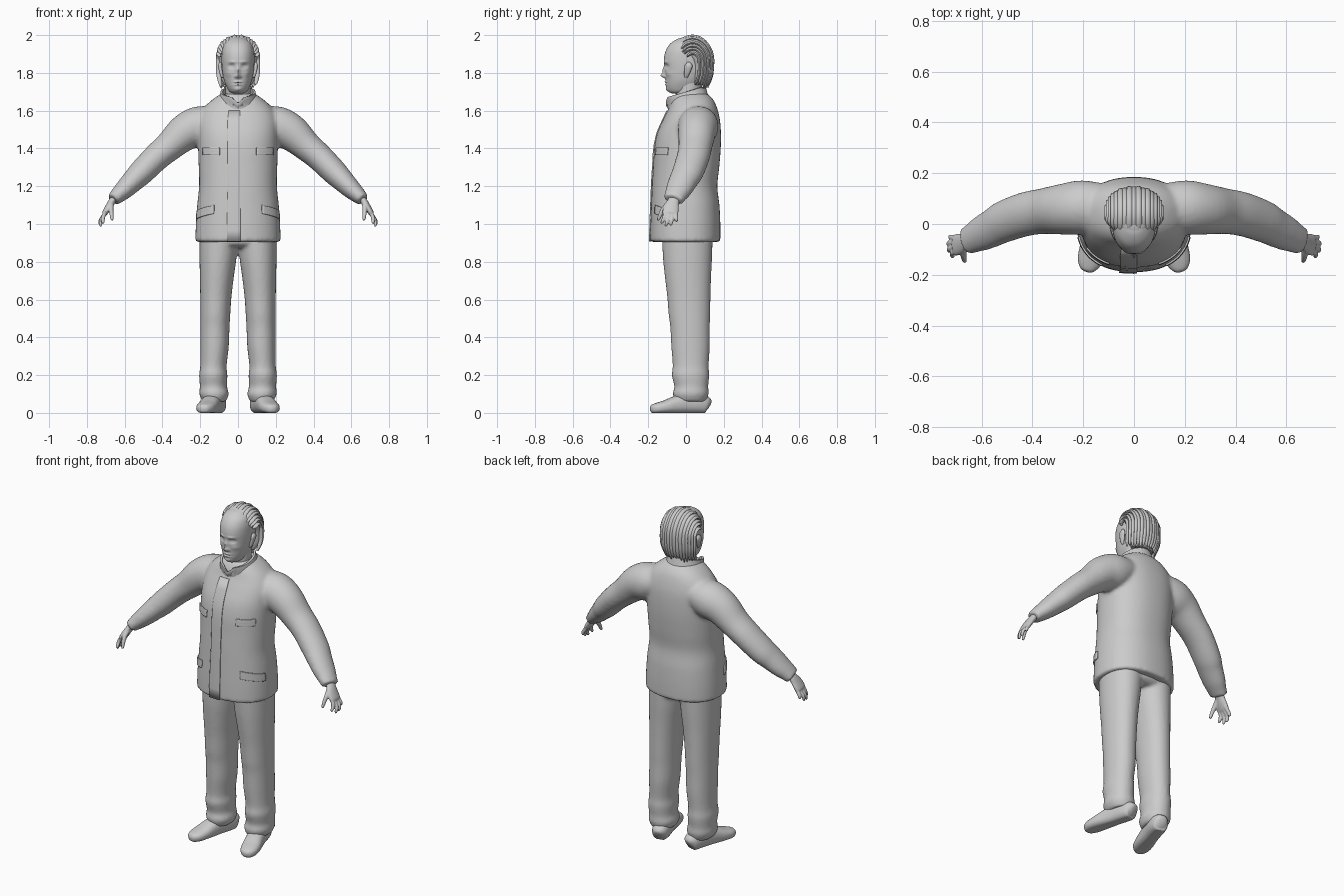
import bpy, bmesh, math, random
from mathutils import Vector

if "Cube" in bpy.data.objects:
    bpy.data.objects.remove(bpy.data.objects["Cube"], do_unlink=True)
random.seed(4)

grey = bpy.data.materials.new("plain grey")
grey.use_nodes = True
grey.diffuse_color = (0.6, 0.6, 0.6, 1)
grey.node_tree.nodes["Principled BSDF"].inputs["Base Color"].default_value = (0.6, 0.6, 0.6, 1)


# ---------- helpers ----------
def spline(keys, steps=5):
    """Catmull-Rom interpolation through tuples."""
    out = []
    for i in range(len(keys) - 1):
        p = [keys[max(0, min(len(keys) - 1, i + k))] for k in (-1, 0, 1, 2)]
        for s in range(steps):
            t = s / steps
            out.append(tuple(
                b + 0.5 * t * (c - a + t * (2 * a - 5 * b + 4 * c - d + t * (3 * (b - c) + d - a)))
                for a, b, c, d in zip(*p)))
    return out + [keys[-1]]


def oval(angle, e):
    c, s = math.cos(angle), math.sin(angle)
    return (math.copysign(abs(c) ** (2 / e), c), math.copysign(abs(s) ** (2 / e), s))


def loft(bm, rings, caps=True):
    rows = [[bm.verts.new(p) for p in r] for r in rings]
    n = len(rows[0])
    for r, q in zip(rows, rows[1:]):
        for i in range(n):
            bm.faces.new((r[i], r[(i + 1) % n], q[(i + 1) % n], q[i]))
    if caps:
        bm.faces.new(rows[0])
        bm.faces.new(rows[-1])


def stack(bm, keys, e=2.3, n=48, x=0.0, side=1, caps=True):
    """Level rings from keys (z, front y, back y, half width[, centre x])."""
    rings = []
    for k in spline(keys):
        cx = side * (k[4] if len(k) > 4 else x)
        pts = [oval(math.tau * i / n, e) for i in range(n)]
        rings.append([Vector((cx + k[3] * a, (k[1] + k[2]) / 2 + (k[2] - k[1]) / 2 * b, k[0]))
                      for a, b in pts])
    loft(bm, rings, caps)


def tube(bm, keys, side=1, ref=(0, 1, 0), e=2.0, n=20, steps=4):
    """Sweep along keys (x, y, z, radius along ref, other radius)."""
    ks = spline(keys, steps)
    path = [Vector((side * k[0], k[1], k[2])) for k in ks]
    rings = []
    for i, k in enumerate(ks):
        t = (path[min(i + 1, len(ks) - 1)] - path[max(i - 1, 0)]).normalized()
        u = Vector(ref)
        u = (u - t * u.dot(t)).normalized()
        v = t.cross(u)
        pts = [oval(math.tau * j / n, e) for j in range(n)]
        rings.append([path[i] + u * k[3] * a + v * k[4] * b for a, b in pts])
    loft(bm, rings)


def finish(name, bm, voxel=0, smooth=0, thick=0, angle=50):
    bmesh.ops.recalc_face_normals(bm, faces=bm.faces)
    me = bpy.data.meshes.new(name)
    bm.to_mesh(me)
    bm.free()
    me.materials.append(grey)
    ob = bpy.data.objects.new(name, me)
    bpy.context.collection.objects.link(ob)
    bpy.ops.object.select_all(action='DESELECT')
    ob.select_set(True)
    bpy.context.view_layer.objects.active = ob
    if thick:
        m = ob.modifiers.new("thickness", 'SOLIDIFY')
        m.thickness, m.offset = thick, 0
    if voxel:
        m = ob.modifiers.new("fuse", 'REMESH')
        m.mode, m.voxel_size, m.use_smooth_shade = 'VOXEL', voxel, True
        m = ob.modifiers.new("soften", 'SMOOTH')
        m.factor, m.iterations = 0.5, smooth
    bpy.ops.object.shade_smooth_by_angle(angle=math.radians(angle))
    return ob


# ---------- jacket: body and sleeves fused ----------
body = [(0.905, -.19, .182, .226), (1.0, -.188, .182, .223), (1.1, -.184, .177, .216),
        (1.2, -.18, .166, .206), (1.3, -.174, .176, .208), (1.4, -.168, .184, .211),
        (1.48, -.152, .185, .213), (1.55, -.122, .18, .21), (1.61, -.093, .166, .185),
        (1.655, -.077, .147, .14), (1.69, -.055, .115, .09)]
sleeve = [(.1, .065, 1.55, .09, .075), (.2, .065, 1.52, .107, .105), (.28, .058, 1.485, .1, .098),
          (.36, .05, 1.415, .09, .08), (.43, .038, 1.355, .087, .073), (.51, .01, 1.275, .083, .068),
          (.55, -.012, 1.235, .077, .061), (.6, -.037, 1.185, .07, .052),
          (.635, -.055, 1.153, .06, .043), (.662, -.068, 1.127, .055, .035)]
bm = bmesh.new()
stack(bm, body)
for s in (1, -1):
    tube(bm, sleeve, s, n=32)
finish("jacket", bm, voxel=.011, smooth=5)


def patch(name, a0, a1, z0, z1, slant=0.0):
    """Thin cloth plate lying on the jacket between two angles and heights."""
    dense = spline(body, 12)
    bm, rows, n = bmesh.new(), [], 12
    for j in range(n + 1):
        row = []
        for i in range(n + 1):
            f = i / n
            z = z0 + (z1 - z0) * j / n + slant * f
            k = min(dense, key=lambda q: abs(q[0] - z))
            a, b = oval(math.radians(a0 + (a1 - a0) * f), 2.3)
            row.append(bm.verts.new(((k[3] + .002) * a, (k[1] + k[2]) / 2 + ((k[2] - k[1]) / 2 + .002) * b, z)))
        rows.append(row)
    for r, q in zip(rows, rows[1:]):
        for i in range(n):
            bm.faces.new((r[i], r[i + 1], q[i + 1], q[i]))
    finish(name, bm, thick=.008)


# angle 270 is straight ahead
patch("front_placket", 258, 272, .908, 1.6)
for s, label in ((1, "left"), (-1, "right")):
    patch(label + "_hip_pocket_flap", 270 + s * 32, 270 + s * 78, 1.055, 1.1, -.03)
    patch(label + "_chest_pocket_flap", 270 + s * 24, 270 + s * 58, 1.365, 1.405)

# ---------- collar ----------
bm = bmesh.new()
stack(bm, [(1.61, -.085, .12, .12), (1.65, -.09, .11, .1), (1.69, -.1, .1, .088), (1.7, -.1, .098, .087)],
      e=2, caps=False)
for v in bm.verts:  # lean forward, dip at the throat
    v.co.z += v.co.y * .3
    if v.co.y < 0 and v.co.z > 1.64:
        v.co.z -= .03 * max(0, 1 - abs(v.co.x) / .035)
finish("collar", bm, thick=.012)

# ---------- trousers ----------
leg = [(.06, -.055, .105, .062, .125), (.1, -.07, .12, .078, .127), (.14, -.062, .118, .072, .13),
       (.2, -.075, .123, .075, .131), (.25, -.07, .12, .07, .13), (.35, -.078, .126, .075, .124),
       (.45, -.083, .126, .077, .122), (.52, -.092, .128, .079, .12), (.62, -.1, .13, .083, .117),
       (.72, -.112, .133, .09, .112), (.82, -.122, .138, .098, .106), (.95, -.128, .142, .105, .1)]
bm = bmesh.new()
for s in (1, -1):
    stack(bm, leg, 2.1, 32, side=s)
stack(bm, [(.875, -.09, .11, .14), (.9, -.125, .14, .2), (.97, -.13, .145, .2)], 2.3)
finish("trousers", bm, voxel=.01, smooth=4)

# ---------- shoes ----------
shoe = [(.1, .12, .035, .025, .02), (.104, .105, .042, .046, .042), (.115, .06, .048, .052, .05),
        (.132, 0, .05, .054, .05), (.148, -.055, .042, .047, .051), (.163, -.105, .032, .036, .053),
        (.176, -.15, .025, .029, .047), (.184, -.178, .021, .022, .03), (.187, -.188, .02, .01, .012)]
for s, label in ((1, "left"), (-1, "right")):
    bm = bmesh.new()
    tube(bm, shoe, s, ref=(0, 0, 1), e=2.4, n=28)
    for v in bm.verts:
        v.co.z = max(0, v.co.z)
    finish(label + "_shoe", bm)

# ---------- hands ----------
fingers = [(-.112, -.128, .715, 1.0), (-.092, -.106, .727, .986), (-.072, -.08, .729, .99),
           (-.053, -.05, .722, 1.01)]
for s, label in ((1, "left"), (-1, "right")):
    bm = bmesh.new()
    tube(bm, [(.635, -.055, 1.155, .03, .02), (.665, -.066, 1.122, .031, .019),
              (.685, -.078, 1.09, .041, .018), (.704, -.083, 1.06, .042, .015),
              (.71, -.084, 1.05, .036, .009)], s)
    for y0, y1, x, z in fingers:
        tube(bm, [(.69, y0 * .9 - .008, 1.075, .011, .011), (.711, y0, 1.045, .011, .011),
                  (x, (y0 + y1) / 2, (1.045 + z) / 2, .01, .01), (x, y1, z + .008, .008, .008),
                  (x, y1, z, .003, .003)], s, n=10)
    tube(bm, [(.668, -.08, 1.115, .014, .014), (.672, -.112, 1.085, .015, .013),
              (.67, -.133, 1.055, .012, .011), (.667, -.146, 1.025, .008, .008),
              (.667, -.148, 1.018, .003, .003)], s, n=10)
    finish(label + "_hand", bm, voxel=.004, smooth=2)

# ---------- head: sculpted by soft bumps (x, z, depth, width, height) ----------
bumps = [(0, 1.785, .022, .011, .012), (0, 1.81, .013, .009, .02), (.034, 1.835, -.013, .016, .011),
         (.034, 1.834, .005, .01, .005), (.03, 1.858, .005, .02, .007), (0, 1.752, .007, .02, .005),
         (0, 1.738, .007, .017, .005), (0, 1.745, -.004, .025, .002), (0, 1.712, .008, .02, .012),
         (.014, 1.78, .007, .006, .007), (.05, 1.795, .005, .018, .015)]
bm = bmesh.new()
stack(bm, [(1.69, -.07, .03, .025), (1.7, -.09, .05, .045), (1.725, -.103, .075, .06),
           (1.76, -.107, .095, .074), (1.8, -.111, .115, .082), (1.84, -.115, .125, .086),
           (1.88, -.116, .128, .087), (1.92, -.106, .12, .084), (1.955, -.083, .1, .072),
           (1.98, -.045, .075, .045), (1.988, -.01, .045, .02)], 2.15, 96)
bmesh.ops.subdivide_edges(bm, edges=[e for e in bm.edges if abs(e.verts[0].co.z - e.verts[1].co.z) > .003],
                          cuts=1)
for v in bm.verts:
    if v.co.y < -.02:
        for x, z, d, w, h in bumps:
            for c in {x, -x}:
                v.co.y -= d * math.exp(-((v.co.x - c) / w) ** 2 - ((v.co.z - z) / h) ** 2)
finish("head", bm, angle=70)

bm = bmesh.new()
stack(bm, [(1.6, -.06, .09, .075), (1.66, -.055, .08, .066), (1.75, -.055, .085, .066)], 2)
finish("neck", bm)

for s, label in ((1, "left"), (-1, "right")):
    bm = bmesh.new()
    tube(bm, [(.08, .0, 1.775, .008, .006), (.086, .003, 1.79, .013, .009), (.093, .01, 1.82, .019, .01),
              (.095, .014, 1.84, .02, .01), (.09, .014, 1.856, .008, .006)], s, n=14)
    finish(label + "_ear", bm)

# ---------- hair: cap and swept-back locks ----------
bm = bmesh.new()
stack(bm, [(1.735, .03, .105, .07), (1.78, .032, .125, .094), (1.85, .025, .138, .102),
           (1.9, -.01, .135, .1), (1.95, -.045, .115, .085), (1.98, -.035, .085, .055),
           (1.99, -.01, .05, .025)], 2)
finish("hair_cap", bm)

bm = bmesh.new()
count = 17
for i in range(count):
    phi = math.radians(-78 + 156 * i / (count - 1))
    x, k = .106 * math.sin(phi), math.cos(phi) ** .7
    lift = 1 + .03 * (i % 2)
    keys = []
    for j, deg in enumerate((38, 62, 90, 120, 150, 175)):
        t = math.radians(deg)
        keys.append((x * (.9 if j == 0 else 1), .035 - .105 * k * lift * math.cos(t),
                     1.86 + .132 * k * lift * math.sin(t), .006 if j == 0 else .0125, .004 if j == 0 else .008))
    end = 1.72 + random.uniform(-.006, .02)
    back = .035 + .103 * k
    keys += [(x, back, 1.8, .012, .008), (x * .93, back - .012, 1.755, .01, .007),
             (x * .88, back - .022, end, .002, .002)]
    tube(bm, keys, ref=(1, 0, 0), n=8)
finish("hair_locks", bm)
